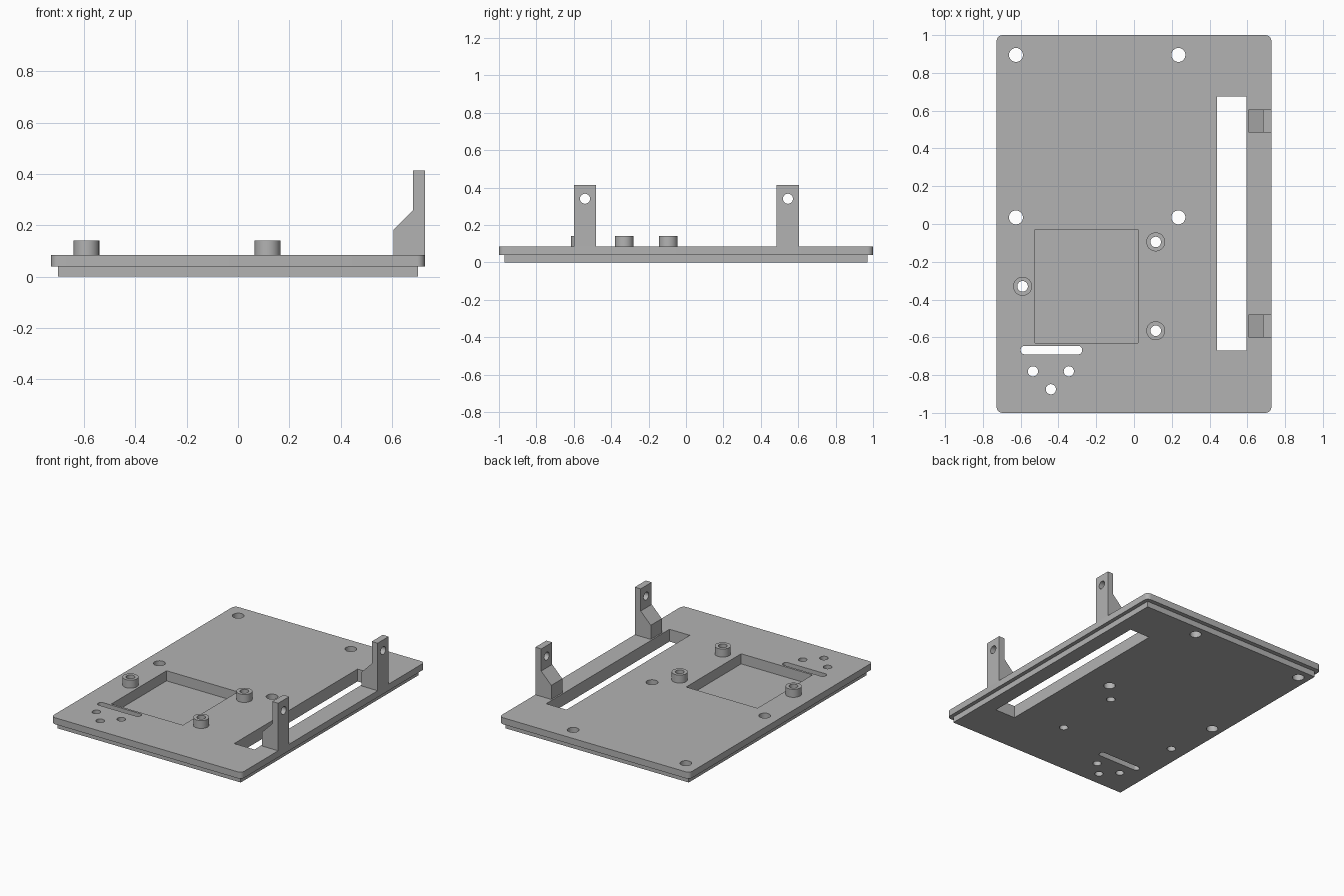
import bpy, bmesh, math
from mathutils import Matrix

scene = bpy.context.scene
if "Cube" in bpy.data.objects:
    bpy.data.objects.remove(bpy.data.objects["Cube"])

grey = bpy.data.materials.new("plain_grey")
grey.use_nodes = True
colour = (0.45, 0.45, 0.45, 1)
grey.diffuse_color = colour
grey.node_tree.nodes["Principled BSDF"].inputs["Base Color"].default_value = colour


def prism(name, outline, vector, start=(0, 0, 0)):
    """Extrude a closed outline of 3D points along a vector."""
    bm = bmesh.new()
    face = bm.faces.new([bm.verts.new(p) for p in outline])
    top = bmesh.ops.extrude_face_region(bm, geom=[face])["geom"]
    verts = [v for v in top if isinstance(v, bmesh.types.BMVert)]
    bmesh.ops.translate(bm, verts=verts, vec=vector)
    bmesh.ops.translate(bm, verts=bm.verts[:], vec=start)
    bmesh.ops.recalc_face_normals(bm, faces=bm.faces[:])
    mesh = bpy.data.meshes.new(name)
    bm.to_mesh(mesh)
    bm.free()
    mesh.materials.append(grey)
    obj = bpy.data.objects.new(name, mesh)
    scene.collection.objects.link(obj)
    return obj


def rounded_slab(name, x0, x1, y0, y1, z0, z1, r=0.0, steps=6):
    """Upright slab whose four corners have radius r."""
    if r == 0:
        pts = [(x0, y0, z0), (x1, y0, z0), (x1, y1, z0), (x0, y1, z0)]
    else:
        centres = [(x1 - r, y1 - r), (x0 + r, y1 - r), (x0 + r, y0 + r), (x1 - r, y0 + r)]
        pts = []
        for k, (cx, cy) in enumerate(centres):
            for i in range(steps + 1):
                a = (k + i / steps) * math.pi / 2
                pts.append((cx + r * math.cos(a), cy + r * math.sin(a), z0))
    return prism(name, pts, (0, 0, z1 - z0))


def cylinder(name, x, y, r, z0, z1):
    ring = [(r * math.cos(i * math.tau / 32), r * math.sin(i * math.tau / 32), 0)
            for i in range(32)]
    return prism(name, ring, (0, 0, z1 - z0), (x, y, z0))


def combine(target, tool, operation="DIFFERENCE"):
    mod = target.modifiers.new("combine", "BOOLEAN")
    mod.operation, mod.solver, mod.object = operation, "EXACT", tool
    bpy.context.view_layer.objects.active = target
    bpy.ops.object.modifier_apply(modifier=mod.name)
    bpy.data.objects.remove(tool)


TOP = 0.085

# Stepped base: wide upper plate over a slightly smaller lower plate
base = rounded_slab("base_plate", -0.727, 0.727, -1, 1, 0.04, TOP, 0.03)
combine(base, rounded_slab("lower_plate", -0.7, 0.7, -0.97, 0.97, 0, 0.06), "UNION")

# Recess, long window and narrow slot
combine(base, rounded_slab("recess", -0.525, 0.02, -0.63, -0.03, 0.015, 0.2))
combine(base, rounded_slab("window", 0.44, 0.595, -0.67, 0.675, -0.1, 0.2))
combine(base, rounded_slab("slot", -0.6, -0.275, -0.69, -0.645, -0.1, 0.2, 0.02))

# Round through holes
bosses = [(-0.59, -0.33), (0.115, -0.095), (0.115, -0.565)]
holes = [(x, y, 0.037) for x in (-0.625, 0.235) for y in (0.035, 0.895)]
holes += [(-0.535, -0.78, 0.027), (-0.345, -0.78, 0.027), (-0.44, -0.875, 0.027)]
holes += [(x, y, 0.028) for x, y in bosses]
for x, y, r in holes:
    combine(base, cylinder("hole", x, y, r, -0.1, 0.2))
parts = [base]

# Tubular standoffs
for i, (x, y) in enumerate(bosses):
    boss = cylinder(f"standoff_{i + 1}", x, y, 0.05, TOP, 0.14)
    combine(boss, cylinder("bore", x, y, 0.028, 0, 0.2))
    parts.append(boss)

# Upright brackets with a sloped foot and a cross hole
profile = [(0.605, TOP), (0.727, TOP), (0.727, 0.413), (0.682, 0.413), (0.682, 0.26), (0.605, 0.182)]
for name, y in (("front_bracket", -0.54), ("back_bracket", 0.545)):
    bracket = prism(name, [(x, y - 0.06, z) for x, z in profile], (0, 0.12, 0))
    drill = cylinder("drill", 0, 0, 0.027, -0.2, 0.2)
    drill.data.transform(Matrix.Translation((0.7, y, 0.34)) @ Matrix.Rotation(math.pi / 2, 4, "Y"))
    combine(bracket, drill)
    parts.append(bracket)

# Smooth the round walls, keep edges sharp
bpy.ops.object.select_all(action="DESELECT")
for part in parts:
    part.select_set(True)
bpy.context.view_layer.objects.active = base
bpy.ops.object.shade_smooth_by_angle(angle=math.radians(30))
